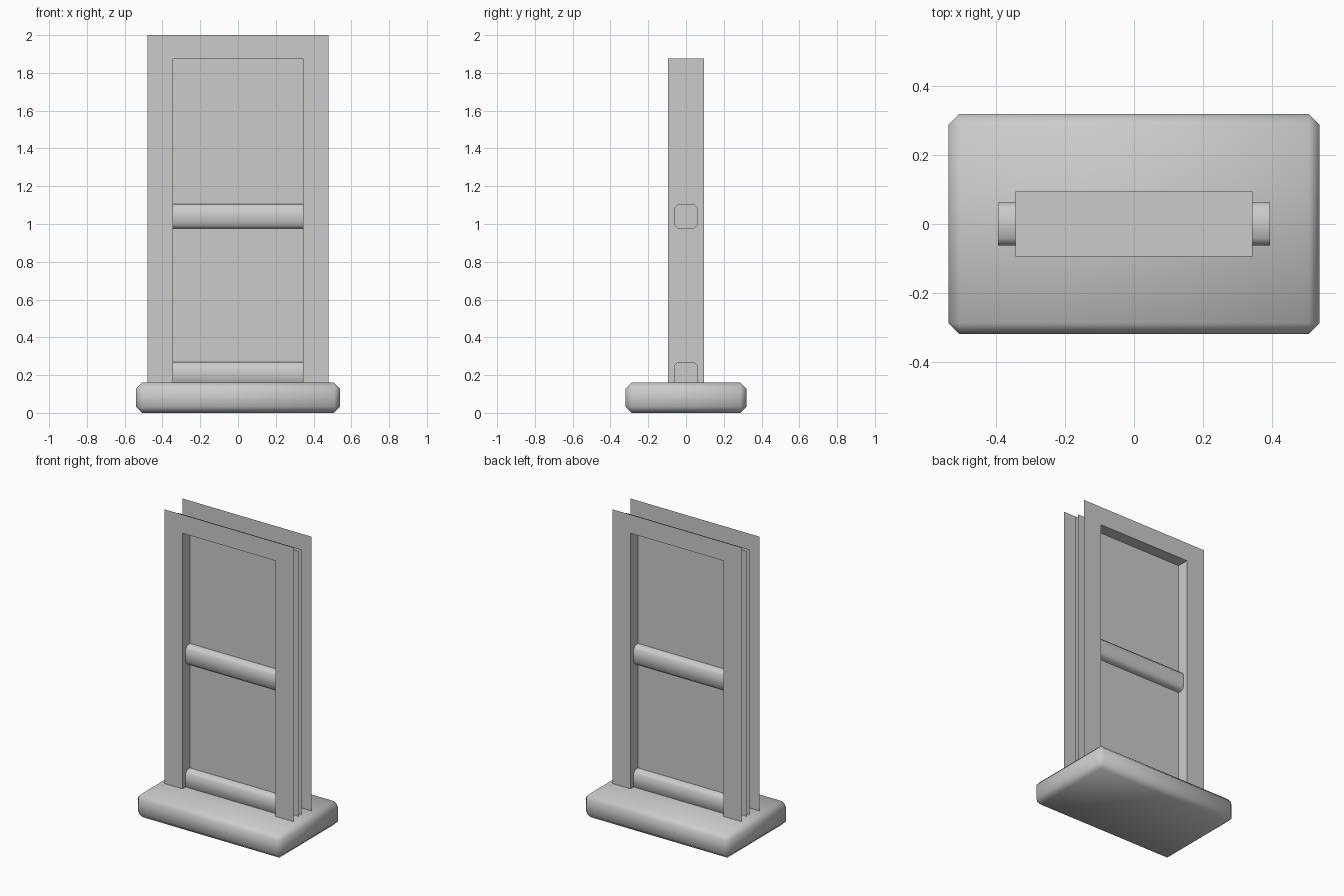
import bpy
import bmesh

cube = bpy.data.objects.get("Cube")
if cube:
    bpy.data.objects.remove(cube, do_unlink=True)

# One plain grey for everything
grey = bpy.data.materials.new("plain grey")
grey.use_nodes = True
colour = (0.6, 0.6, 0.6, 1)
grey.diffuse_color = colour
grey.node_tree.nodes["Principled BSDF"].inputs["Base Color"].default_value = colour

BASE_TOP = 0.16
DEPTH = 0.095      # half depth of the frame
OUTER = (0.48, 2.0)
INNER = (0.345, 1.875)


def finish(name, bm):
    mesh = bpy.data.meshes.new(name)
    bm.to_mesh(mesh)
    bm.free()
    mesh.materials.append(grey)
    obj = bpy.data.objects.new(name, mesh)
    bpy.context.collection.objects.link(obj)
    return obj


def chamfered_box(name, size, z, chamfer, lengthwise_only=False):
    """Box with single-step chamfers, shaded smooth across them."""
    bm = bmesh.new()
    bmesh.ops.create_cube(bm, size=1)
    bmesh.ops.scale(bm, vec=size, verts=bm.verts)
    bmesh.ops.translate(bm, vec=(0, 0, z), verts=bm.verts)
    edges = bm.edges[:]
    if lengthwise_only:
        edges = [e for e in edges
                 if abs(e.verts[0].co.x - e.verts[1].co.x) > size[0] / 2]
    bmesh.ops.bevel(bm, geom=edges, offset=chamfer, segments=1,
                    affect='EDGES', profile=0.5)
    obj = finish(name, bm)
    bpy.ops.object.select_all(action='DESELECT')
    obj.select_set(True)
    bpy.context.view_layer.objects.active = obj
    bpy.ops.object.shade_smooth_by_angle(angle=1.0)
    return obj


def arch(half_width, top):
    """Outline of an upright rectangle open at the bottom, as x, z pairs."""
    return [(-half_width, BASE_TOP), (-half_width, top),
            (half_width, top), (half_width, BASE_TOP)]


def strip(bm, first, second):
    """Skin quads between two matching rows of points."""
    a = [bm.verts.new(p) for p in first]
    b = [bm.verts.new(p) for p in second]
    for i in range(len(a) - 1):
        bm.faces.new((a[i], a[i + 1], b[i + 1], b[i]))


def place(outline, y):
    return [(x, y, z) for x, z in outline]


# Base slab
chamfered_box("base", (1.08, 0.64, BASE_TOP), BASE_TOP / 2, 0.032)

# Front and back frame sheets joined by the lining of the opening
bm = bmesh.new()
strip(bm, place(arch(*OUTER), -DEPTH), place(arch(*INNER), -DEPTH))
strip(bm, place(arch(*INNER), DEPTH), place(arch(*OUTER), DEPTH))
strip(bm, place(arch(*INNER), -DEPTH), place(arch(*INNER), DEPTH))
bmesh.ops.remove_doubles(bm, verts=bm.verts, dist=0.0001)
finish("door_frame", bm)

# Pair of thin door sheets between the frame sheets
for name, y in (("front_panel", -0.015), ("back_panel", 0.015)):
    bm = bmesh.new()
    corners = [bm.verts.new(p) for p in place(arch(0.46, 1.94), y)]
    face = bm.faces.new(corners)
    face.normal_update()
    if face.normal.y * y < 0:
        face.normal_flip()
    finish(name, bm)

# Cross rails
for name, z in (("middle_rail", 1.04), ("bottom_rail", 0.205)):
    chamfered_box(name, (0.79, 0.125, 0.13), z, 0.02, lengthwise_only=True)
